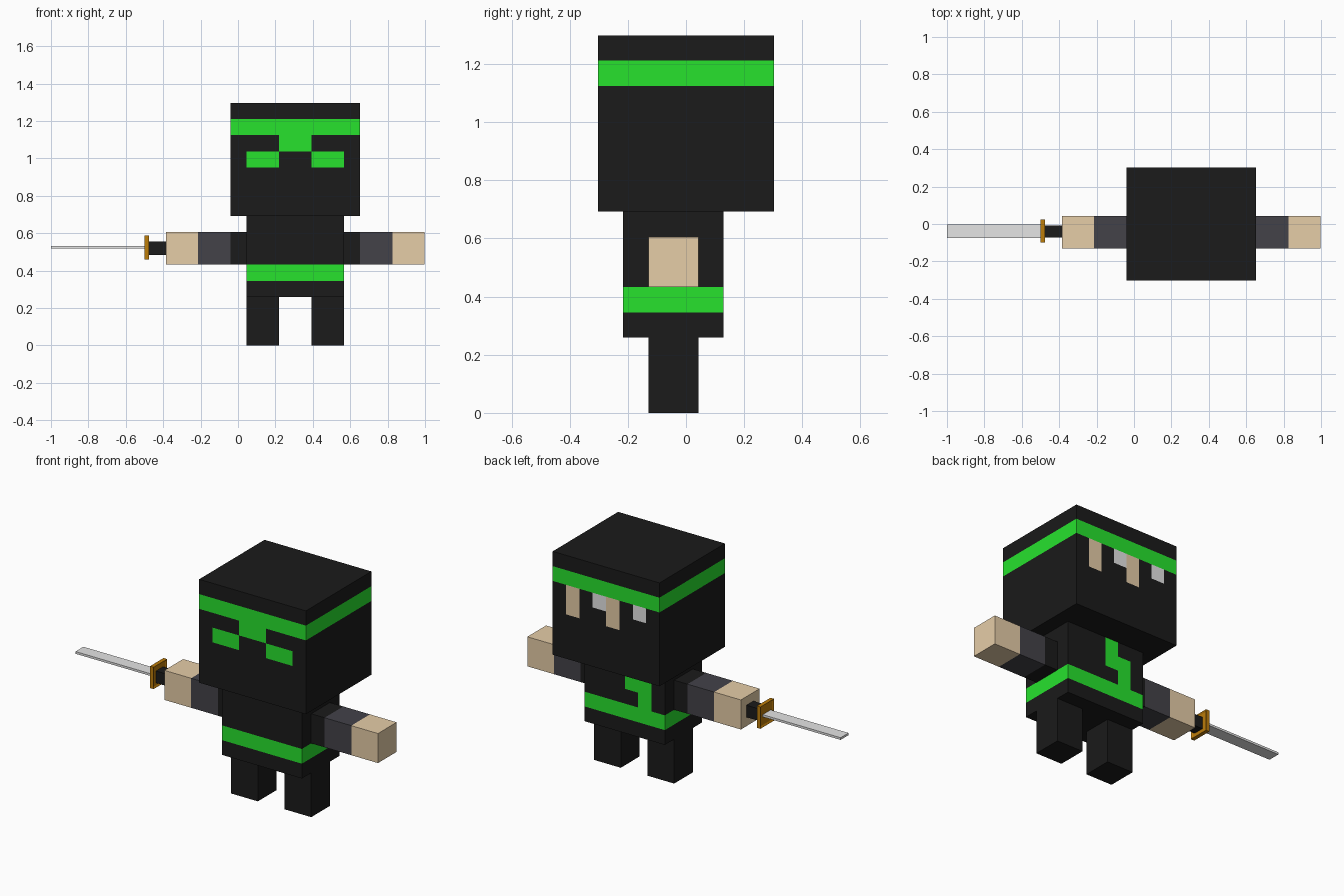
import bpy
import bmesh
from mathutils import Vector

if "Cube" in bpy.data.objects:
    bpy.data.objects.remove(bpy.data.objects["Cube"])

U = 0.0865      # one block cell
CX = 0.306      # centre line of the figure


def material(name, rgb):
    m = bpy.data.materials.new(name)
    m.diffuse_color = (*rgb, 1)
    m.use_nodes = True
    m.node_tree.nodes["Principled BSDF"].inputs["Base Color"].default_value = m.diffuse_color
    return m


PALETTE = [
    material("black cloth", (0.0105, 0.0105, 0.0105)),
    material("green cloth", (0.020, 0.76, 0.027)),
    material("tan skin", (0.79, 0.61, 0.39)),
    material("dark grey wrap", (0.056, 0.054, 0.066)),
    material("light grey steel", (0.78, 0.78, 0.78)),
    material("bronze", (0.50, 0.20, 0.003)),
]
BLACK, GREEN, TAN, WRAP, STEEL, BRONZE = range(6)


def box_mesh(lo, hi):
    bm = bmesh.new()
    bmesh.ops.create_cube(bm, size=1)
    lo, hi = Vector(lo), Vector(hi)
    for v in bm.verts:
        v.co = Vector(lo[i] + (v.co[i] + 0.5) * (hi[i] - lo[i]) for i in range(3))
    return bm


def finish(name, bm):
    mesh = bpy.data.meshes.new(name)
    bm.to_mesh(mesh)
    bm.free()
    for m in PALETTE:
        mesh.materials.append(m)
    ob = bpy.data.objects.new(name, mesh)
    bpy.context.collection.objects.link(ob)
    return ob


def cell_box(name, lo, hi, rule=None, cut_x=(), cut_z=()):
    """Box in cell units, cut along grid planes and coloured by a rule."""
    bm = box_mesh(lo, hi)
    for axis, cuts in ((Vector((1, 0, 0)), cut_x), (Vector((0, 0, 1)), cut_z)):
        for c in cuts:
            bmesh.ops.bisect_plane(bm, geom=bm.verts[:] + bm.edges[:] + bm.faces[:],
                                   plane_co=axis * c, plane_no=axis)
    bm.normal_update()
    for f in bm.faces:
        f.material_index = rule(f.calc_center_median(), f.normal) if rule else BLACK
    for v in bm.verts:
        v.co = v.co * U + Vector((CX, 0, 0))
    return finish(name, bm)


def head_rule(c, n):
    if abs(n.z) > 0.5:
        return BLACK
    if 13 < c.z < 14:                       # headband
        return GREEN
    if n.y < -0.5:                          # mask markings on the face
        if 12 < c.z < 13 and abs(c.x) < 1:
            return GREEN
        if 11 < c.z < 12 and 1 < abs(c.x) < 3:
            return GREEN
    if n.y > 0.5:                           # hanging strips at the back
        if 11 < c.z < 13 and (2 < c.x < 3 or -1 < c.x < 0):
            return TAN
        if 12 < c.z < 13 and (0 < c.x < 1 or -3 < c.x < -2):
            return STEEL
    return BLACK


def torso_rule(c, n):
    if abs(n.z) > 0.5:
        return BLACK
    if 4 < c.z < 5:                         # belt
        return GREEN
    if n.y > 0.5:                           # stepped sash at the back
        if -1 < c.x < 0 and 6 < c.z < 8:
            return GREEN
        if -2 < c.x < -1 and 5 < c.z < 7:
            return GREEN
    return BLACK


def arm_rule(c, n):
    d = abs(c.x)
    return BLACK if d < 4 else WRAP if d < 6 else TAN


# Head and torso
cell_box("head", (-4, -3.5, 8), (4, 3.5, 15), head_rule, range(-3, 4), range(11, 15))
cell_box("torso", (-3, -2.5, 3), (3, 1.5, 8), torso_rule, range(-2, 1), range(4, 8))

# Arms and legs on both sides
for side, s in (("left", -1), ("right", 1)):
    x0, x1 = sorted((3 * s, 8 * s))
    cell_box(side + "_arm", (x0, -1.5, 5), (x1, 0.5, 7), arm_rule, (4 * s, 6 * s))
    x0, x1 = sorted((1 * s, 3 * s))
    cell_box(side + "_leg", (x0, -1.5, 0), (x1, 0.5, 3))

# Sword: handle, rimmed guard and thin blade
for name, lo, hi, colour in (
        ("sword_handle", (-0.48, -0.073, 0.485), (-0.385, -0.008, 0.555), BLACK),
        ("sword_guard", (-0.50, -0.10, 0.46), (-0.477, 0.025, 0.588), BRONZE),
        ("sword_blade", (-1.0, -0.076, 0.518), (-0.495, -0.003, 0.531), STEEL)):
    bm = box_mesh(lo, hi)
    if name == "sword_guard":
        bm.normal_update()
        sides = [f for f in bm.faces if abs(f.normal.x) > 0.5]
        bmesh.ops.inset_individual(bm, faces=sides, thickness=0.014, depth=0)
        for f in sides:
            bmesh.ops.translate(bm, verts=f.verts[:], vec=f.normal * -0.006)
    for f in bm.faces:
        f.material_index = colour
    finish(name, bm)
